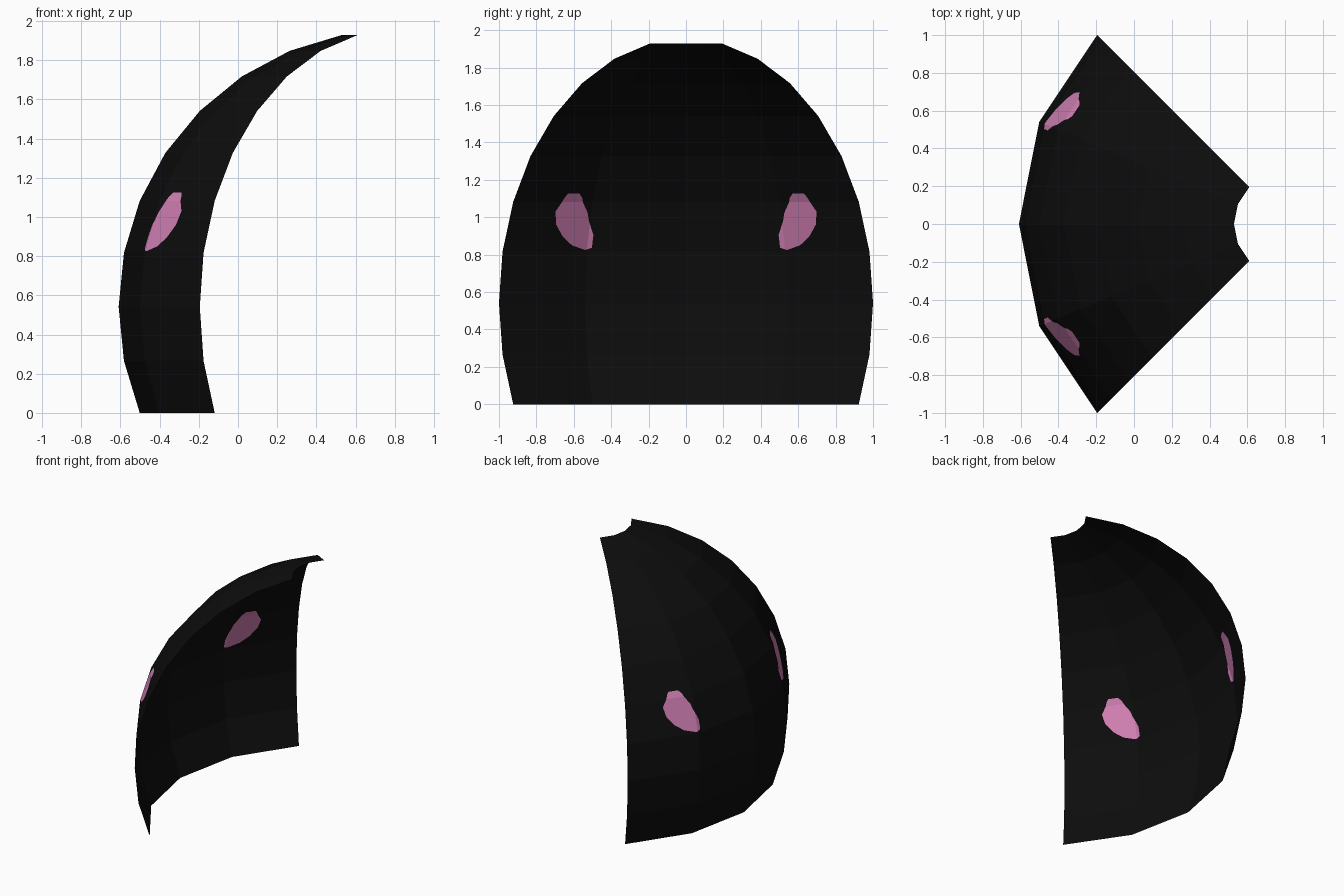
import bpy, bmesh, math
from mathutils import Vector

if "Cube" in bpy.data.objects:
    bpy.data.objects.remove(bpy.data.objects["Cube"])

R = math.sqrt(2)                          # sphere radius
CX, CZ = 0.805, R * math.sin(math.radians(22.5))


def material(name, rgb):
    m = bpy.data.materials.new(name)
    m.diffuse_color = (*rgb, 1)
    m.use_nodes = True
    m.node_tree.nodes["Principled BSDF"].inputs["Base Color"].default_value = m.diffuse_color
    return m


def sphere_point(lat, az):
    lat, az = math.radians(lat), math.radians(az)
    return (CX - R * math.cos(lat) * math.cos(az),
            R * math.cos(lat) * math.sin(az),
            CZ + R * math.sin(lat))


# Half of the curved shell: a quarter-wide slice of a 16-sided sphere, 9 rows high
bm = bmesh.new()
rows = [[bm.verts.new(sphere_point(-22.5 + 11.25 * i, 22.5 * j)) for j in range(3)]
        for i in range(10)]
for lo, hi in zip(rows, rows[1:]):
    for j in range(2):
        bm.faces.new((lo[j], hi[j], hi[j + 1], lo[j + 1]))


def cut_spot(outline):
    """Cut a convex counter-clockwise (y, z) outline into the shell and paint it."""
    inside = [f for f in bm.faces if 0.6 < f.calc_center_median().z < 1.4
              and f.material_index == 0]
    for (y0, z0), (y1, z1) in zip(outline, outline[1:] + outline[:1]):
        co, no = Vector((0, y0, z0)), Vector((0, z1 - z0, y0 - y1)).normalized()
        edges = list({e for f in inside for e in f.edges})
        verts = list({v for f in inside for v in f.verts})
        res = bmesh.ops.bisect_plane(bm, geom=inside + edges + verts, dist=1e-5,
                                     plane_co=co, plane_no=no)
        faces = {g for g in res["geom"] if isinstance(g, bmesh.types.BMFace)}
        faces |= {f for f in inside if f.is_valid}
        inside = [f for f in faces if (f.calc_center_median() - co).dot(no) < 0]
    for f in inside:
        f.material_index = 1


# Cheek spot: main body, lower lobe and upper cap
cut_spot([(.54, .825), (.61, .85), (.658, .895), (.694, .96), (.698, 1.03), (.664, 1.08),
          (.551, 1.08), (.526, 1.025), (.519, .98)])
cut_spot([(.503, .837), (.54, .825), (.519, .98), (.495, .905)])
cut_spot([(.551, 1.08), (.664, 1.08), (.645, 1.11), (.63, 1.126), (.57, 1.126), (.555, 1.105)])

mesh = bpy.data.meshes.new("curved_shell")
bm.to_mesh(mesh)
bm.free()
shell = bpy.data.objects.new("curved_shell", mesh)
bpy.context.collection.objects.link(shell)
mesh.materials.append(material("black", (0.004, 0.004, 0.004)))
mesh.materials.append(material("pink", (0.65, 0.22, 0.46)))

# Other half
mirror = shell.modifiers.new("Mirror", 'MIRROR')
mirror.use_axis = (False, True, False)
